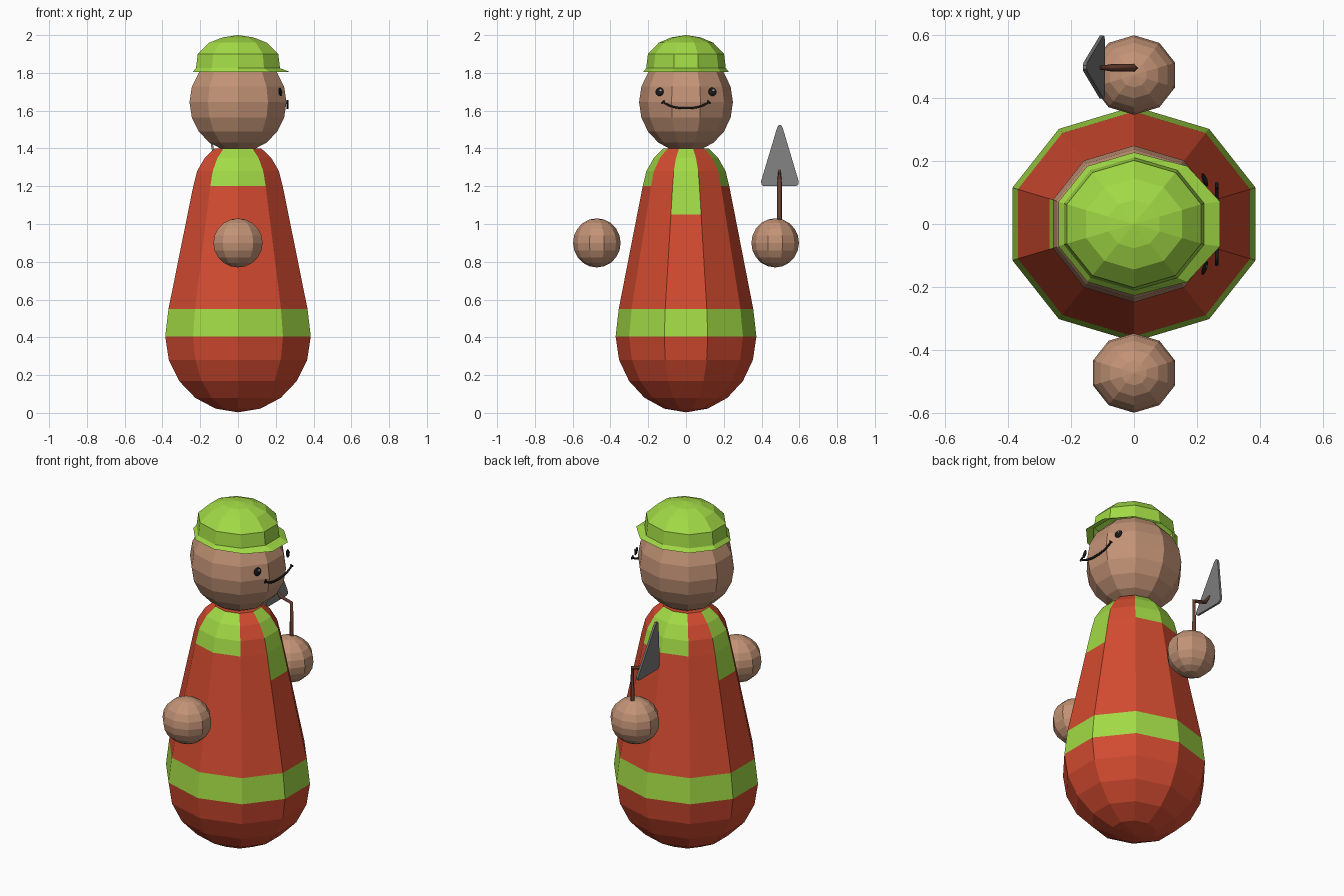
import bpy, bmesh, math
from mathutils import Vector

if "Cube" in bpy.data.objects:
    bpy.data.objects.remove(bpy.data.objects["Cube"])

def mat(name, *rgb):
    m = bpy.data.materials.new(name)
    m.diffuse_color = (*rgb, 1)
    m.use_nodes = True
    m.node_tree.nodes["Principled BSDF"].inputs["Base Color"].default_value = m.diffuse_color
    return m

RED, GREEN = mat("red", .65, .07, .03), mat("green", .36, .7, .06)
SKIN, BLACK = mat("skin", .54, .29, .18), mat("black", .01, .01, .01)
WOOD, STEEL = mat("wood", .14, .05, .03), mat("steel", .2, .2, .2)
WHITE = mat("white", .9, .9, .9)

def finish(name, bm, mats):
    bmesh.ops.recalc_face_normals(bm, faces=bm.faces)
    me = bpy.data.meshes.new(name)
    bm.to_mesh(me)
    bm.free()
    for m in mats:
        me.materials.append(m)
    ob = bpy.data.objects.new(name, me)
    bpy.context.collection.objects.link(ob)
    return ob

def lathe(name, profile, mats, loc=(0, 0, 0), squash=.92, pick=None, sides=10):
    """Spin (radius, z) points into a faceted solid, slightly flattened in y."""
    bm = bmesh.new()
    rings = []
    for r, z in profile:
        if r == 0:
            rings.append([bm.verts.new((loc[0], loc[1], loc[2] + z))] * sides)
            continue
        angles = [math.radians(18 + 360 / sides * i) for i in range(sides)]
        rings.append([bm.verts.new((loc[0] + r * math.cos(a),
                                    loc[1] + r * squash * math.sin(a), loc[2] + z)) for a in angles])
    for k in range(len(rings) - 1):
        for i in range(sides):
            j = (i + 1) % sides
            quad = [rings[k][i], rings[k][j], rings[k + 1][j], rings[k + 1][i]]
            f = bm.faces.new(list(dict.fromkeys(quad)))
            if pick:
                f.material_index = pick(i, profile[k][1])
    if profile[-1][0]:
        bm.faces.new(rings[-1])
    return finish(name, bm, mats)

def ball(r, h, rows=10):
    pts = [(r * math.sin(math.pi * k / rows), -h * math.cos(math.pi * k / rows))
           for k in range(rows + 1)]
    pts[0], pts[-1] = (0, -h), (0, h)
    return pts

def tube(name, pts, radius, material, taper=None, res=0):
    cu = bpy.data.curves.new(name, 'CURVE')
    cu.dimensions, cu.bevel_depth, cu.bevel_resolution = '3D', radius, res
    cu.use_fill_caps = True
    sp = cu.splines.new('POLY')
    sp.points.add(len(pts) - 1)
    for i, p in enumerate(pts):
        sp.points[i].co = (*p, 1)
        sp.points[i].radius = taper[i] if taper else 1
    cu.materials.append(material)
    ob = bpy.data.objects.new(name, cu)
    bpy.context.collection.objects.link(ob)

# Robe: round bottom, green hem band and four green shoulder panels
def robe_colour(i, z):
    band = .39 < z < .5
    wide = i in (1, 2, 6, 7) and z > 1.19
    long = i in (4, 9) and z > 1.04
    return int(band or wide or long)

bottom = [(r, z + .405) for r, z in ball(.405, .402)[:6]]
lathe("robe", bottom + [(.387, .55), (.281, 1.05), (.249, 1.2), (.228, 1.28),
                        (.185, 1.35), (.13, 1.4)], [RED, GREEN], pick=robe_colour)

# Head and floating hands
lathe("head", ball(.27, .265), [SKIN], (0, 0, 1.645))
for side, name in ((-1, "hand_near"), (1, "hand_far")):
    lathe(name, ball(.137, .13), [SKIN], (0, .472 * side, .9))

# Cap with a brim that is longer over the face
cap = lathe("cap", [(.252, 1.805), (.234, 1.825), (.224, 1.9), (.16, 1.96), (.085, 1.988), (0, 2)],
            [GREEN], squash=.9)
for v in cap.data.vertices:
    if v.co.z < 1.81 and v.co.x > .01:
        v.co.x *= 1.14

# Eyes with a small highlight
def disc(name, loc, normal, size, material):
    bm = bmesh.new()
    bmesh.ops.create_uvsphere(bm, u_segments=16, v_segments=8, radius=size)
    bmesh.ops.scale(bm, vec=(1, 1, .3), verts=bm.verts)
    bmesh.ops.rotate(bm, verts=bm.verts, cent=(0, 0, 0),
                     matrix=Vector((0, 0, 1)).rotation_difference(Vector(normal)).to_matrix())
    bmesh.ops.translate(bm, verts=bm.verts, vec=loc)
    finish(name, bm, [material])

for side, name in ((-1, "near"), (1, "far")):
    n = (1, .35 * side, .15)
    disc("eye_" + name, (.224, .14 * side, 1.7), n, .023, BLACK)
    disc("eye_glint_" + name, (.231, .14 * side + .005, 1.708), n, .006, WHITE)

# Smile with short end creases
smile = [(.262, .125 * t / 6, 1.613 + .034 * (abs(t) / 6) ** 2.5) for t in range(-6, 7)]
tube("mouth", smile, .006, BLACK, res=1)
for side in (-1, 1):
    tube("mouth_corner", [(.262, .113 * side, 1.654), (.262, .13 * side, 1.638)], .005, BLACK, res=1)

# Trowel: cranked handle and leaning blade with rounded corners
tube("trowel_handle", [(0, .495, .98), (0, .495, 1.215), (-.075, .495, 1.235), (-.108, .495, 1.285)],
     .014, WOOD, taper=[1, .9, .8, .4])
half = [(.085, 1.2), (.097, 1.207), (.1, 1.225), (.014, 1.512), (.006, 1.524)]
outline = half + [(-y, z) for y, z in reversed(half)]
bm = bmesh.new()
face = bm.faces.new([bm.verts.new((-.092 - (z - 1.2) * .18, .497 + y, z)) for y, z in outline])
ext = bmesh.ops.extrude_face_region(bm, geom=[face])
bmesh.ops.translate(bm, vec=(-.012, 0, 0),
                    verts=[g for g in ext["geom"] if isinstance(g, bmesh.types.BMVert)])
finish("trowel_blade", bm, [STEEL])
